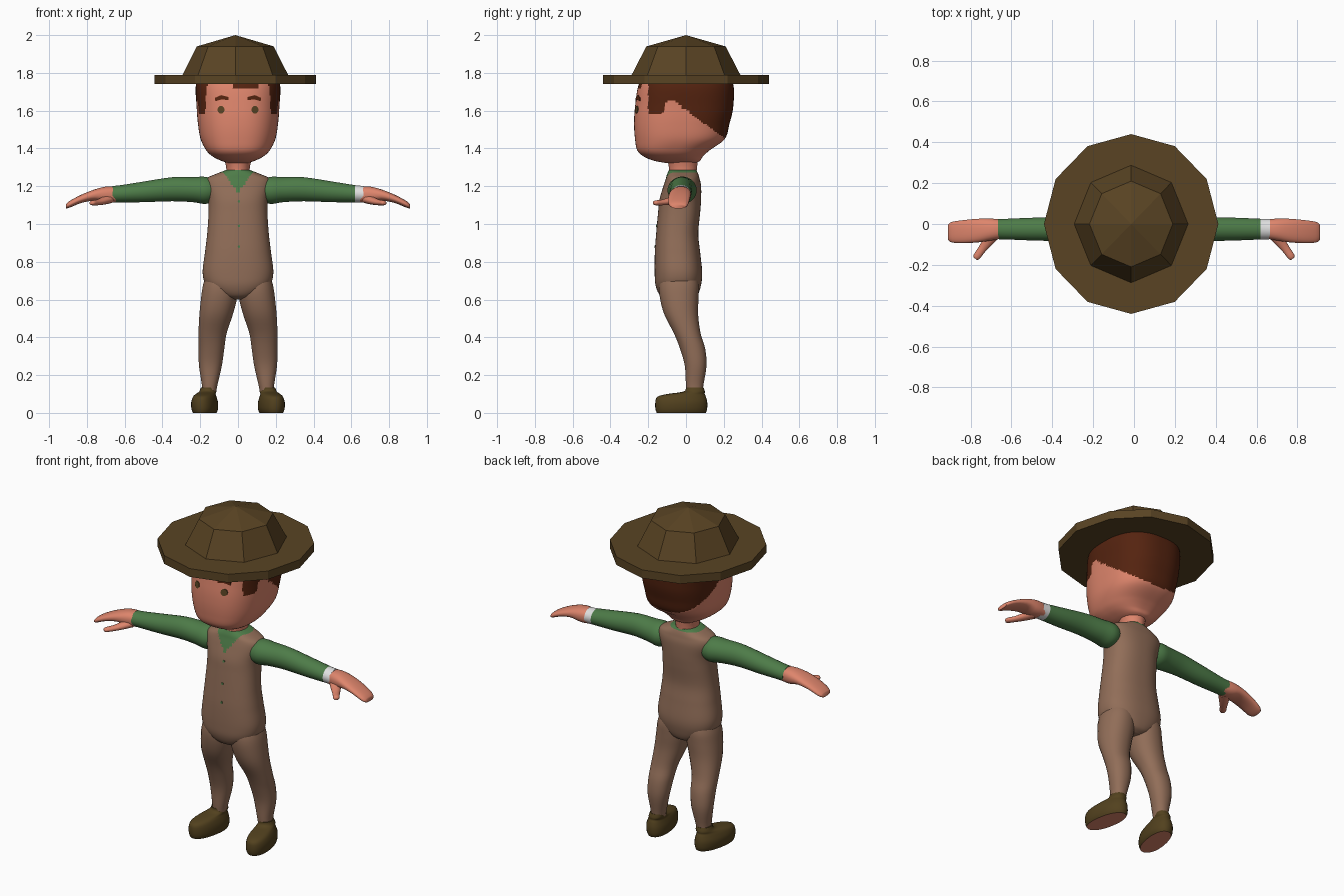
import bpy, bmesh, math
from mathutils import Vector
from mathutils.bvhtree import BVHTree

if "Cube" in bpy.data.objects:
    bpy.data.objects.remove(bpy.data.objects["Cube"])

X, Y, Z = Vector((1, 0, 0)), Vector((0, 1, 0)), Vector((0, 0, 1))


def material(name, rgb):
    m = bpy.data.materials.new(name)
    m.diffuse_color = (*rgb, 1)
    m.use_nodes = True
    m.node_tree.nodes["Principled BSDF"].inputs["Base Color"].default_value = m.diffuse_color
    return m


SKIN = material("skin", (0.73, 0.235, 0.15))
CLOTH = material("brown_cloth", (0.285, 0.155, 0.098))
GREEN = material("green_shirt", (0.075, 0.20, 0.065))
FELT = material("hat_felt", (0.10, 0.057, 0.017))
LEATHER = material("shoe_leather", (0.085, 0.053, 0.013))
HAIR = material("hair_brown", (0.09, 0.017, 0.005))
WHITE = material("white_cuff", (0.75, 0.75, 0.75))


def finish(name, bm, mats, rule=None, smooth=True):
    bmesh.ops.recalc_face_normals(bm, faces=bm.faces)
    me = bpy.data.meshes.new(name)
    if rule:
        for f in bm.faces:
            f.material_index = rule(f.calc_center_median(), f.normal)
    bm.to_mesh(me)
    bm.free()
    for m in mats:
        me.materials.append(m)
    if smooth:
        me.shade_smooth()
        me.set_sharp_from_angle(angle=math.radians(50))
    ob = bpy.data.objects.new(name, me)
    bpy.context.collection.objects.link(ob)
    return ob


def blend(rows, sub):
    """Smoothly insert cross-sections between the given ones."""
    out = []
    for i in range(len(rows) - 1):
        p0, p1, p2 = rows[max(i - 1, 0)], rows[i], rows[i + 1]
        p3 = rows[min(i + 2, len(rows) - 1)]
        for k in range(sub):
            t = k / sub
            out.append([0.5 * (2 * b + (c - a) * t + (2 * a - 5 * b + 4 * c - d) * t * t
                               + (3 * b - a - 3 * c + d) * t ** 3)
                        for a, b, c, d in zip(p0, p1, p2, p3)])
    return out + [rows[-1]]


def loft(name, rows, mats, a=X, b=Y, n=24, power=2.0, sub=3, side=1, rule=None):
    """Skin rounded sections (cx, cy, cz, half_a, half_b) spanned by directions a and b."""
    bm = bmesh.new()
    rings = []
    for cx, cy, cz, ha, hb in blend(rows, sub):
        ring = []
        for i in range(n):
            t = 2 * math.pi * (i + 0.5) / n
            c, s = math.cos(t), math.sin(t)
            u = math.copysign(abs(c) ** (2 / power), c) * ha
            v = math.copysign(abs(s) ** (2 / power), s) * hb
            p = Vector((cx, cy, cz)) + a * u + b * v
            p.x *= side
            ring.append(bm.verts.new(p))
        rings.append(ring)
    for r, q in zip(rings, rings[1:]):
        for i in range(n):
            j = (i + 1) % n
            bm.faces.new((r[i], r[j], q[j], q[i]))
    bm.faces.new(rings[0])
    bm.faces.new(rings[-1])
    return finish(name, bm, mats, rule)


def upright(rows):
    """Turn (z, half_width, y_front, y_back) into sections centred on x = 0."""
    return [(0, (f + k) / 2, z, w, (k - f) / 2) for z, w, f, k in rows]


def plate(name, target, outline, mat):
    """Thin patch laid on the front of a part, from an outline in x and z."""
    tree = BVHTree.FromPolygons([v.co for v in target.data.vertices],
                                [p.vertices[:] for p in target.data.polygons])
    bm = bmesh.new()
    front, back = [], []
    for x, z in outline:
        hit = tree.ray_cast(Vector((x, -1, z)), Y)[0]
        front.append(bm.verts.new((x, hit.y - 0.004, z)))
        back.append(bm.verts.new((x, hit.y + 0.003, z)))
    bm.faces.new(front)
    bm.faces.new(back)
    n = len(front)
    for i in range(n):
        j = (i + 1) % n
        bm.faces.new((front[i], front[j], back[j], back[i]))
    return finish(name, bm, [mat], smooth=False)


def disc(x, z, rx, rz, n=10):
    return [(x + rx * math.cos(2 * math.pi * i / n), z + rz * math.sin(2 * math.pi * i / n))
            for i in range(n)]


# Head, with the hair marked out by a hairline that falls toward the nape
HAIRLINE = [(-0.2, 1.585), (-0.125, 1.585), (-0.1, 1.65), (-0.07, 1.66), (-0.03, 1.625), (0.21, 1.45), (0.4, 1.42)]


def hair_rule(c, nrm):
    if c.z > 1.72 and -0.03 < c.x < 0.11 and c.y < -0.15:
        return 1
    for (y0, z0), (y1, z1) in zip(HAIRLINE, HAIRLINE[1:]):
        if y0 <= c.y < y1:
            return int(c.z > z0 + (z1 - z0) * (c.y - y0) / (y1 - y0))
    return 0


head = loft("head", upright([
    (1.322, .05, -.10, .05), (1.335, .09, -.17, .075), (1.358, .135, -.225, .09),
    (1.39, .168, -.258, .125), (1.45, .198, -.27, .205), (1.53, .212, -.275, .23),
    (1.62, .219, -.27, .25), (1.74, .222, -.25, .25), (1.82, .18, -.2, .2),
    (1.87, .06, -.06, .06)]), [SKIN, HAIR], n=128, power=2.5, sub=10, rule=hair_rule)
loft("neck", upright([(1.24, .068, -.09, .055), (1.29, .062, -.09, .058),
                      (1.35, .075, -.1, .065)]), [SKIN])

# Eyes and eyebrows
for s, label in ((1, "left"), (-1, "right")):
    plate(label + "_eye", head, disc(s * 0.09, 1.605, 0.019, 0.021), FELT)
    brow = [(.05, 1.655), (.085, 1.66), (.12, 1.65), (.122, 1.668), (.09, 1.682), (.05, 1.672)]
    plate(label + "_eyebrow", head, [(s * x, z) for x, z in brow], HAIR)


# Torso: brown vest with a green V-neck and collar
def vest_rule(c, nrm):
    vee = c.y < -0.04 and abs(c.x) < (c.z - 1.165) * 0.72
    return int(vee or c.z > 1.274)


torso = loft("torso", upright([
    (.60, .03, -.09, .03), (.62, .1, -.135, .06), (.67, .165, -.16, .078),
    (.74, .187, -.166, .086), (.85, .175, -.165, .075), (.95, .163, -.158, .065),
    (1.06, .156, -.148, .075), (1.13, .158, -.14, .08), (1.2, .175, -.12, .08),
    (1.24, .168, -.107, .072), (1.264, .12, -.1, .065), (1.285, .065, -.09, .055)]),
    [CLOTH, GREEN], n=96, power=2.4, sub=8, rule=vest_rule)
for i, z in enumerate((1.12, 0.99, 0.88)):
    plate("button_%d" % (i + 1), torso, disc(0.005, z, 0.007, 0.007, 8), GREEN)

for s, label in ((1, "left"), (-1, "right")):
    # Sleeve; only one arm shows a white cuff
    def cuff_rule(c, nrm):
        return int(c.x > 0.62)
    loft(label + "_sleeve", [
        (.11, -.02, 1.18, .055, .05), (.17, -.02, 1.178, .077, .072),
        (.24, -.022, 1.182, .07, .067), (.35, -.025, 1.184, .06, .064),
        (.5, -.025, 1.17, .056, .055), (.62, -.025, 1.16, .051, .046),
        (.665, -.025, 1.157, .05, .045)],
        [GREEN, WHITE], a=Y, b=Z, side=s, sub=4, rule=cuff_rule)
    # Mitten hand with a separate thumb
    loft(label + "_hand", [
        (.645, -.025, 1.156, .046, .041), (.70, -.027, 1.155, .054, .043),
        (.76, -.032, 1.153, .058, .030), (.83, -.037, 1.133, .057, .022),
        (.89, -.04, 1.105, .051, .018), (.91, -.04, 1.094, .038, .012)],
        [SKIN], a=Y, b=Z, side=s, power=2.4)
    loft(label + "_thumb", [
        (.68, -.04, 1.135, .034, .026), (.715, -.085, 1.122, .027, .02),
        (.745, -.125, 1.114, .02, .015), (.77, -.16, 1.112, .018, .013),
        (.777, -.17, 1.111, .01, .008)],
        [SKIN], a=Vector((.8, .6, 0)), b=Z, n=16, side=s)
    # Trouser leg
    loft(label + "_leg", [
        (.153, .045, .11, .038, .043), (.150, .046, .15, .042, .047),
        (.146, .051, .25, .061, .058), (.141, .035, .34, .069, .067),
        (.135, .007, .42, .075, .071), (.116, -.025, .52, .089, .09),
        (.1, -.036, .61, .096, .103), (.093, -.037, .68, .092, .105),
        (.085, -.037, .74, .08, .09)], [CLOTH], power=2.2, side=s, sub=4)

    # Shoe turned slightly outward, with a pale sole underneath
    def sole_rule(c, nrm):
        return int(nrm.z < -0.9)
    turn = math.radians(10)
    loft(label + "_shoe", [
        (.176, -.025, 0, .058, .131), (.176, -.025, .02, .066, .138),
        (.177, -.025, .055, .067, .139), (.176, -.023, .085, .058, .13),
        (.171, 0, .1, .05, .1), (.16, .044, .113, .045, .056),
        (.155, .046, .135, .041, .047)], [LEATHER, SKIN], n=32, power=2.2, side=s,
        a=Vector((math.cos(turn), math.sin(turn), 0)),
        b=Vector((-math.sin(turn), math.cos(turn), 0)), rule=sole_rule)


# Faceted hat: flat twelve-sided brim and eight-sided crown
def cone(name, sides, r1, r2, z1, z2, turn=0.0):
    bm = bmesh.new()
    bmesh.ops.create_cone(bm, cap_ends=True, segments=sides, radius1=r1, radius2=r2, depth=z2 - z1)
    for v in bm.verts:
        v.co = (v.co.x * 0.97 - 0.014, v.co.y, v.co.z + (z1 + z2) / 2)
    return finish(name, bm, [FELT], smooth=False)


cone("hat_brim", 12, 0.44, 0.44, 1.74, 1.79)
cone("hat_crown", 8, 0.29, 0.21, 1.785, 1.94)
cone("hat_top", 8, 0.21, 0.0, 1.94, 2.0)
